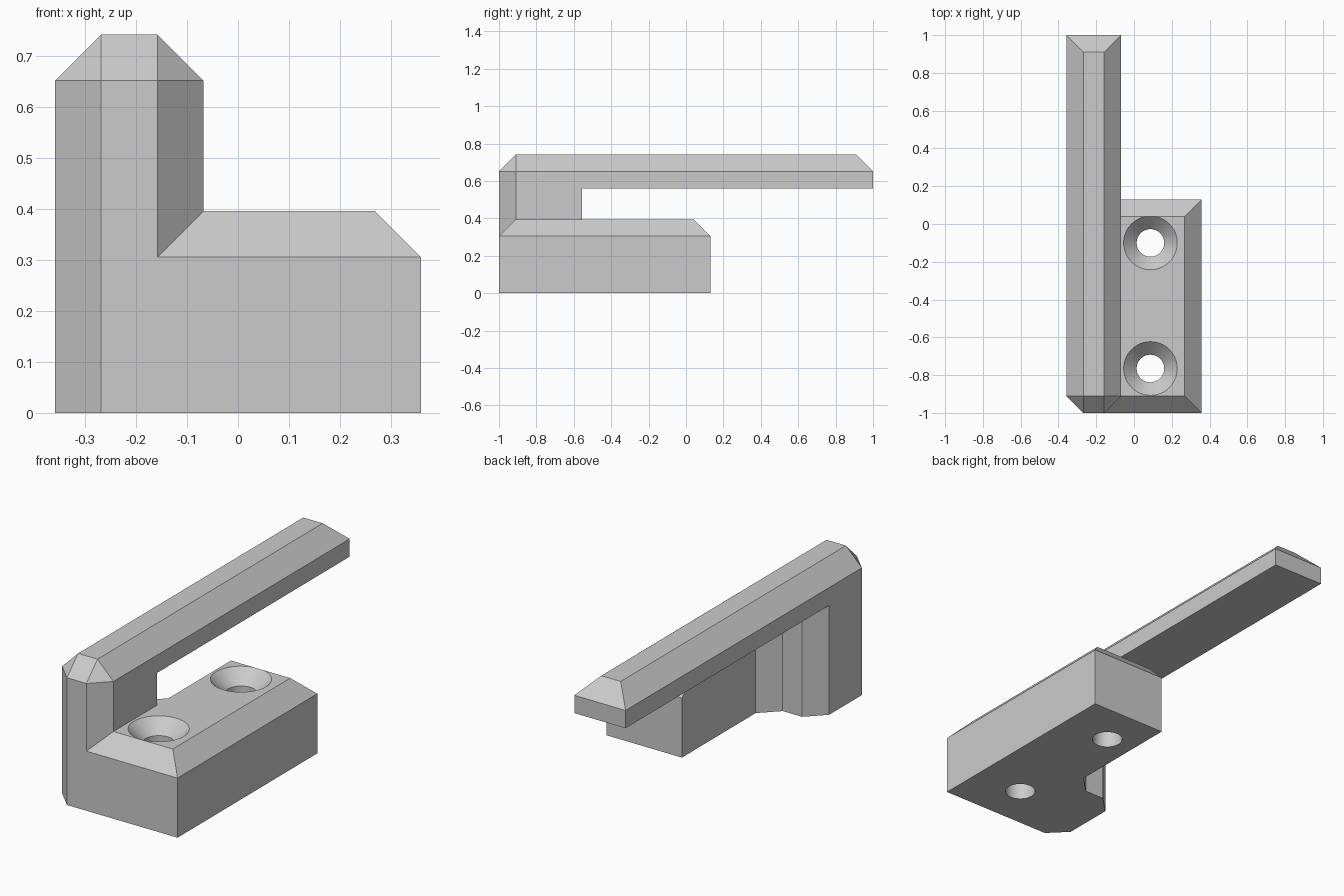
import bpy, bmesh, math
from mathutils import Vector

if "Cube" in bpy.data.objects:
    bpy.data.objects.remove(bpy.data.objects["Cube"], do_unlink=True)

# Main dimensions
C = 0.09                        # chamfer width
XL, XM, XR = -0.358, -0.068, 0.358   # post left, post right, base right
YF, YB, TIP = -1.0, 0.13, 1.0   # front, base back, arm tip
POST_BACK = -0.556
BASE_H, ARM_LOW, ARM_H = 0.395, 0.56, 0.741

grey = bpy.data.materials.new("plain_grey")
grey.use_nodes = True
colour = (0.6, 0.6, 0.6, 1)
grey.diffuse_color = colour
grey.node_tree.nodes["Principled BSDF"].inputs["Base Color"].default_value = colour


def finish(name, bm):
    bmesh.ops.recalc_face_normals(bm, faces=bm.faces[:])
    mesh = bpy.data.meshes.new(name)
    bm.to_mesh(mesh)
    bm.free()
    mesh.materials.append(grey)
    obj = bpy.data.objects.new(name, mesh)
    bpy.context.collection.objects.link(obj)
    return obj


def prism(outline, z0, z1):
    """Closed solid between two copies of a flat outline."""
    bm = bmesh.new()
    low, high = ([bm.verts.new((x, y, z)) for x, y in outline] for z in (z0, z1))
    bm.faces.new(low[::-1])
    bm.faces.new(high)
    for i in range(len(low)):
        bm.faces.new((low[i - 1], low[i], high[i], high[i - 1]))
    return bm


def chamfer(bm, point, direction):
    """Slice off everything beyond a plane and cap the cut."""
    bmesh.ops.bisect_plane(bm, geom=bm.verts[:] + bm.edges[:] + bm.faces[:], dist=1e-5,
                           plane_co=point, plane_no=Vector(direction).normalized(),
                           clear_outer=True)
    bmesh.ops.holes_fill(bm, edges=[e for e in bm.edges if e.is_boundary], sides=0)


def combine(target, other, operation):
    mod = target.modifiers.new(other.name, "BOOLEAN")
    mod.operation, mod.solver, mod.object = operation, "EXACT", other
    bpy.context.view_layer.objects.active = target
    bpy.ops.object.modifier_apply(modifier=mod.name)
    bpy.data.objects.remove(other, do_unlink=True)


# Mounting base with a corner web behind the post
bm = prism([(XM - C, YF), (XR, YF), (XR, YB), (XM, YB),
            (XM, POST_BACK + C), (XM - C, POST_BACK)], 0, BASE_H)
chamfer(bm, (0, YF, BASE_H - C), (0, -1, 1))
chamfer(bm, (0, YB, BASE_H - C), (0, 1, 1))
chamfer(bm, (XR, 0, BASE_H - C), (1, 0, 1))
bracket = finish("hook_bracket", bm)

# Upright post with chamfered corners
front = [(XL, YF + C), (XL + C, YF), (XM - C, YF), (XM, YF + C)]
bm = prism(front + [(XM, POST_BACK), (XL + C, POST_BACK), (XL, POST_BACK - C)],
           0, ARM_LOW + 0.04)
combine(bracket, finish("post", bm), "UNION")

# Long arm with a bevelled top
bm = prism(front + [(XM, TIP), (XL, TIP)], ARM_LOW, ARM_H - C)
for x in (XL + C, XM - C):
    for y in (YF + C, TIP - C):
        bm.verts.new((x, y, ARM_H))
bmesh.ops.delete(bm, geom=bm.edges[:], context="EDGES_FACES")
bmesh.ops.convex_hull(bm, input=bm.verts[:])
bmesh.ops.dissolve_limit(bm, angle_limit=0.01, verts=bm.verts[:], edges=bm.edges[:])
combine(bracket, finish("arm", bm), "UNION")

# Countersunk screw holes
HOLE, SINK, OVER = 0.073, 0.142, 0.005
for y in (-0.765, -0.1):
    low = BASE_H - (SINK - HOLE)
    for name, r0, r1, z0, z1 in (("shaft", HOLE, HOLE, -0.1, BASE_H + 0.1),
                                 ("countersink", HOLE, SINK + OVER, low, BASE_H + OVER)):
        bm = bmesh.new()
        bmesh.ops.create_cone(bm, cap_ends=True, segments=64, radius1=r0, radius2=r1,
                              depth=z1 - z0)
        bmesh.ops.translate(bm, verts=bm.verts[:], vec=(0.087, y, (z0 + z1) / 2))
        combine(bracket, finish(name, bm), "DIFFERENCE")

# Merge flat faces and keep the hole walls smooth
bm = bmesh.new()
bm.from_mesh(bracket.data)
bmesh.ops.remove_doubles(bm, verts=bm.verts[:], dist=0.0005)
bmesh.ops.dissolve_limit(bm, angle_limit=0.01, verts=bm.verts[:], edges=bm.edges[:])
bm.to_mesh(bracket.data)
bm.free()
bpy.ops.object.select_all(action="DESELECT")
bracket.select_set(True)
bpy.context.view_layer.objects.active = bracket
bpy.ops.object.shade_smooth_by_angle(angle=math.radians(30))
